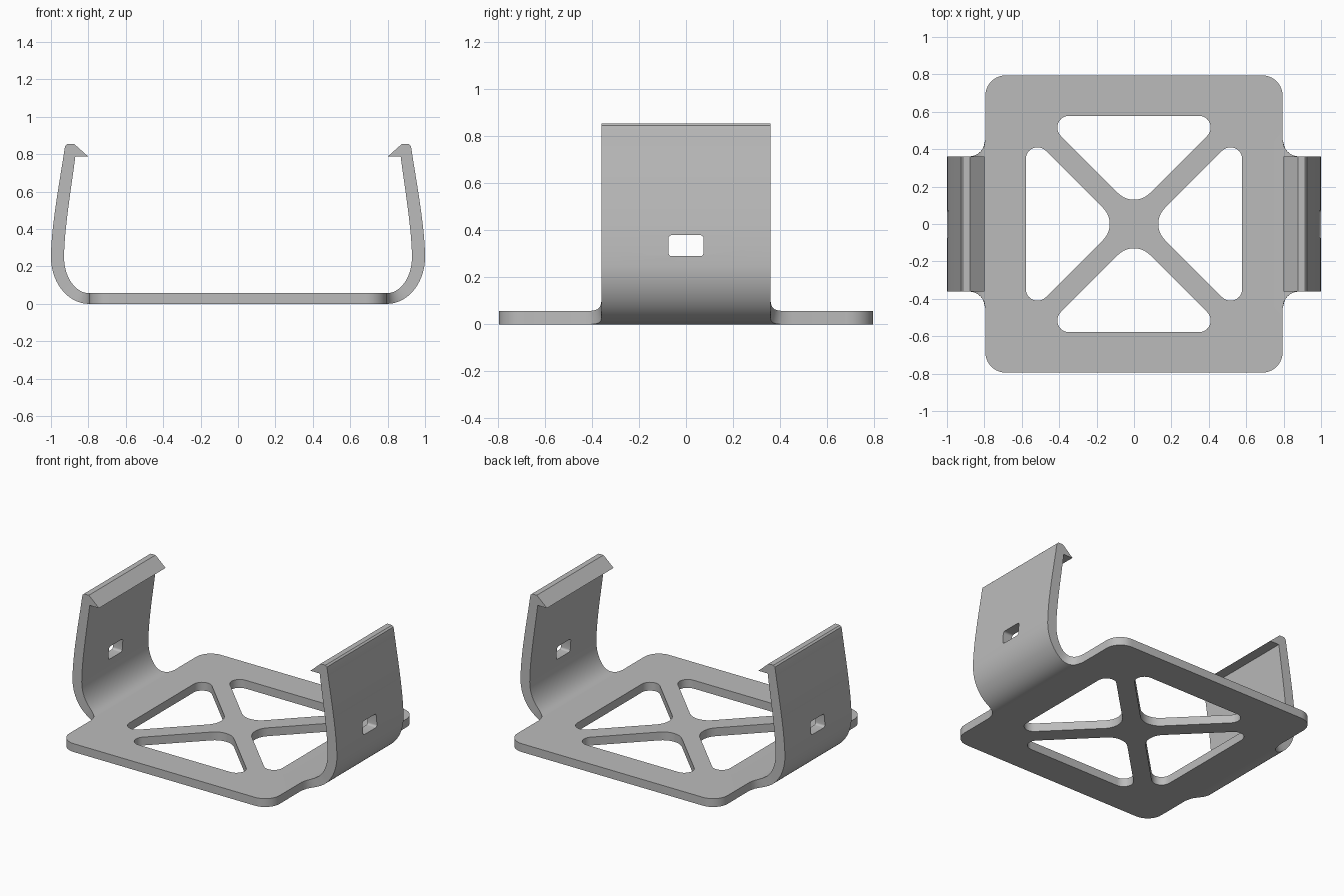
import bpy
import bmesh
from math import cos, sin, tan, sqrt, pi
from mathutils import Vector
from mathutils.geometry import interpolate_bezier

if "Cube" in bpy.data.objects:
    bpy.data.objects.remove(bpy.data.objects["Cube"])

EDGE, THICK = 0.795, 0.057      # plate half size and thickness
ARM_W, FLARE = 0.36, 0.09       # arm half width and root fillet radius
ROOT = ARM_W + FLARE

grey = bpy.data.materials.new("Plain grey")
grey.use_nodes = True
colour = (0.5, 0.5, 0.5, 1)
grey.diffuse_color = colour
grey.node_tree.nodes["Principled BSDF"].inputs["Base Color"].default_value = colour


def rounded(corners, steps=10):
    """Polygon outline from (x, y, radius) corners."""
    pts = []
    for k, (x, y, r) in enumerate(corners):
        p = Vector((x, y))
        if r == 0:
            pts.append(p)
            continue
        a = (Vector(corners[k - 1][:2]) - p).normalized()
        b = (Vector(corners[(k + 1) % len(corners)][:2]) - p).normalized()
        half = a.angle(b) / 2
        centre = p + (a + b).normalized() * (r / sin(half))
        start, end = (p + v * (r / tan(half)) - centre for v in (a, b))
        sweep = pi - 2 * half
        for i in range(steps + 1):
            t = sweep * i / steps
            pts.append(centre + (start * sin(sweep - t) + end * sin(t)) / sin(sweep))
    return pts


def make_object(name, bm):
    mesh = bpy.data.meshes.new(name)
    bm.to_mesh(mesh)
    bm.free()
    mesh.materials.append(grey)
    obj = bpy.data.objects.new(name, mesh)
    bpy.context.collection.objects.link(obj)
    return obj


def add_plate(bm):
    # Square plate outline, with points where the arms join
    e, r = EDGE, 0.11
    loops = [rounded([(e, -e, r), (e, -ROOT, 0), (e, ROOT, 0), (e, e, r),
                      (-e, e, r), (-e, ROOT, 0), (-e, -ROOT, 0), (-e, -e, r)])]
    # Four triangular windows leaving a diagonal cross
    far, gap = 0.578, 0.08
    window = rounded([(0, gap, 0.12), (far - gap, far, 0.062), (gap - far, far, 0.062)])
    for k in range(4):
        c, s = round(cos(k * pi / 2)), round(sin(k * pi / 2))
        loops.append([Vector((c * p.x - s * p.y, s * p.x + c * p.y)) for p in window])
    edges = []
    for loop in loops:
        vs = [bm.verts.new((p.x, p.y, 0)) for p in loop]
        edges += [bm.edges.new((vs[i - 1], vs[i])) for i in range(len(vs))]
    bmesh.ops.triangle_fill(bm, use_beauty=True, edges=edges, normal=(0, 0, 1))
    top = bmesh.ops.extrude_face_region(bm, geom=bm.faces[:], use_keep_orig=True)
    bmesh.ops.translate(bm, vec=(0, 0, THICK),
                        verts=[v for v in top["geom"] if isinstance(v, bmesh.types.BMVert)])
    # Open the walls where the arms continue
    bm.normal_update()
    walls = []
    for f in bm.faces:
        c = f.calc_center_median()
        if abs(f.normal.x) > 0.9 and abs(c.x) > EDGE - 0.01 and abs(c.y) < ARM_W:
            walls.append(f)
    bmesh.ops.delete(bm, geom=walls, context="FACES_ONLY")


def half_width(x, z):
    d = EDGE + FLARE - x
    if d <= 0 or z > 0.4:
        return ARM_W
    return ROOT - sqrt(max(0, FLARE ** 2 - min(d, FLARE) ** 2))


def add_arm(bm, side):
    # Elliptical bend, then a gently inward-leaning wall
    bend, steps = 0.25, 28
    outer, inner = [], []
    for i in range(steps):
        a = pi / 2 * i / steps
        outer.append((EDGE + 0.205 * sin(a), bend - bend * cos(a)))
        inner.append((EDGE + 0.135 * sin(a), bend - (bend - THICK) * cos(a)))

    def wall(*ctrl):
        return [(p.x, p.y) for p in interpolate_bezier(*[Vector(c) for c in ctrl], 14)]
    outer += wall((1, bend), (1, 0.42), (0.945, 0.7), (0.928, 0.825))
    inner += wall((0.93, bend), (0.93, 0.40), (0.885, 0.66), (0.87, 0.787))
    hook = [(0.924, 0.845), (0.913, 0.855), (0.876, 0.855), (0.80, 0.787)]

    def pair(p):
        x, z = p
        w = half_width(x, z)
        return [bm.verts.new((side * x, y, z)) for y in (-w, w)]
    o, n, h = ([pair(p) for p in line] for line in (outer, inner, hook))
    skin = o + h + n[::-1]
    for a, b in zip(skin, skin[1:]):
        bm.faces.new((a[0], b[0], b[1], a[1]))
    for k in (0, 1):
        for i in range(len(o) - 1):
            bm.faces.new((o[i][k], o[i + 1][k], n[i + 1][k], n[i][k]))
        bm.faces.new([v[k] for v in [o[-1]] + h + [n[-1]]])


# Plate and both snap arms as one welded body
bm = bmesh.new()
add_plate(bm)
for side in (1, -1):
    add_arm(bm, side)
bmesh.ops.remove_doubles(bm, verts=bm.verts[:], dist=0.0005)
bmesh.ops.recalc_face_normals(bm, faces=bm.faces[:])
body = make_object("clip_bracket", bm)

# Rounded slot through both arms
bm = bmesh.new()
y, low, high, r = 0.075, 0.29, 0.38, 0.015
slot = rounded([(-y, low, r), (y, low, r), (y, high, r), (-y, high, r)], 5)
face = bm.faces.new([bm.verts.new((-1.2, p.x, p.y)) for p in slot])
ext = bmesh.ops.extrude_face_region(bm, geom=[face], use_keep_orig=True)
bmesh.ops.translate(bm, vec=(2.4, 0, 0),
                    verts=[v for v in ext["geom"] if isinstance(v, bmesh.types.BMVert)])
bmesh.ops.recalc_face_normals(bm, faces=bm.faces[:])
cutter = make_object("slot_cutter", bm)
cutter.hide_render = True

cut = body.modifiers.new("arm_slots", "BOOLEAN")
cut.operation = "DIFFERENCE"
cut.solver = "EXACT"
cut.object = cutter
bpy.ops.object.select_all(action="DESELECT")
body.select_set(True)
bpy.context.view_layer.objects.active = body
bpy.ops.object.modifier_apply(modifier=cut.name)
bpy.data.objects.remove(cutter)
bpy.ops.object.shade_smooth_by_angle(angle=pi / 6)
